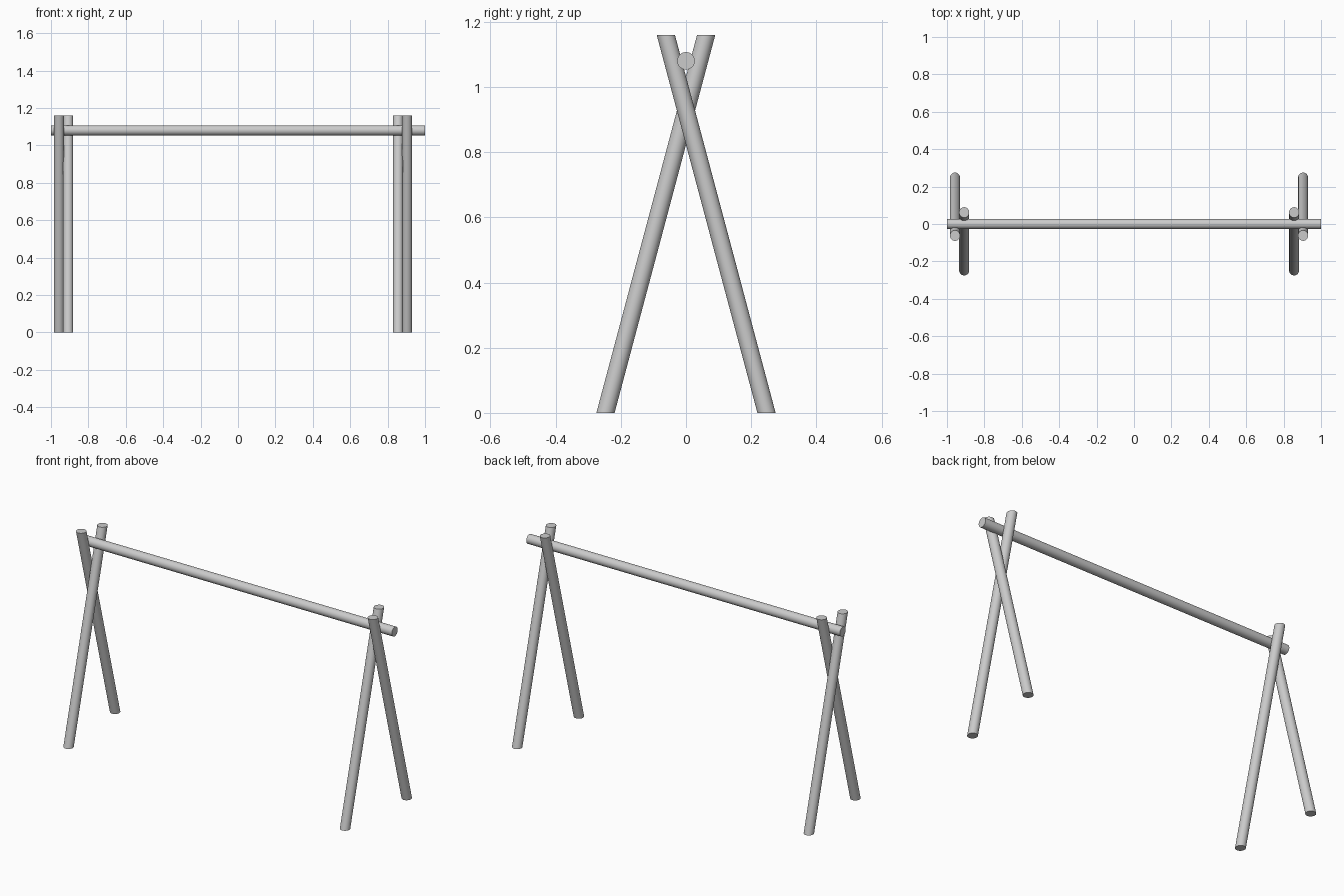
import bpy, bmesh, math
from mathutils import Vector

if "Cube" in bpy.data.objects:
    bpy.data.objects.remove(bpy.data.objects["Cube"])

R = 0.027        # pole radius
SIDES = 48
TOP = 1.16       # leg height
FOOT, HEAD = 0.247, 0.062   # y offset of a leg at floor and at top


def pole(name, start, end, ring):
    """Capped tube between two points; ring(angle) gives the end outline."""
    bm = bmesh.new()
    angles = [2 * math.pi * i / SIDES for i in range(SIDES)]
    a, b = ([bm.verts.new(Vector(p) + ring(t)) for t in angles] for p in (start, end))
    for i in range(SIDES):
        j = (i + 1) % SIDES
        bm.faces.new((a[i], a[j], b[j], b[i]))
    bm.faces.new(a[::-1])
    bm.faces.new(b)
    bmesh.ops.recalc_face_normals(bm, faces=bm.faces)
    mesh = bpy.data.meshes.new(name)
    bm.to_mesh(mesh)
    bm.free()
    obj = bpy.data.objects.new(name, mesh)
    bpy.context.collection.objects.link(obj)
    bpy.ops.object.select_all(action='DESELECT')
    obj.select_set(True)
    bpy.context.view_layer.objects.active = obj
    bpy.ops.object.shade_smooth_by_angle()


# Horizontal rail
pole("rail", (-1, 0, 1.08), (1, 0, 1.08),
     lambda t: Vector((0, R * math.cos(t), R * math.sin(t))))

# Crossed legs, cut level at floor and top
lean = math.cos(math.atan2(FOOT + HEAD, TOP))
cut = lambda t: Vector((R * math.cos(t), R / lean * math.sin(t), 0))
for end, x_back, x_front in (("left", -0.957, -0.908), ("right", 0.904, 0.856)):
    for face, x, s in (("back", x_back, 1), ("front", x_front, -1)):
        pole(f"{end}_{face}_leg", (x, s * FOOT, 0), (x, -s * HEAD, TOP), cut)
